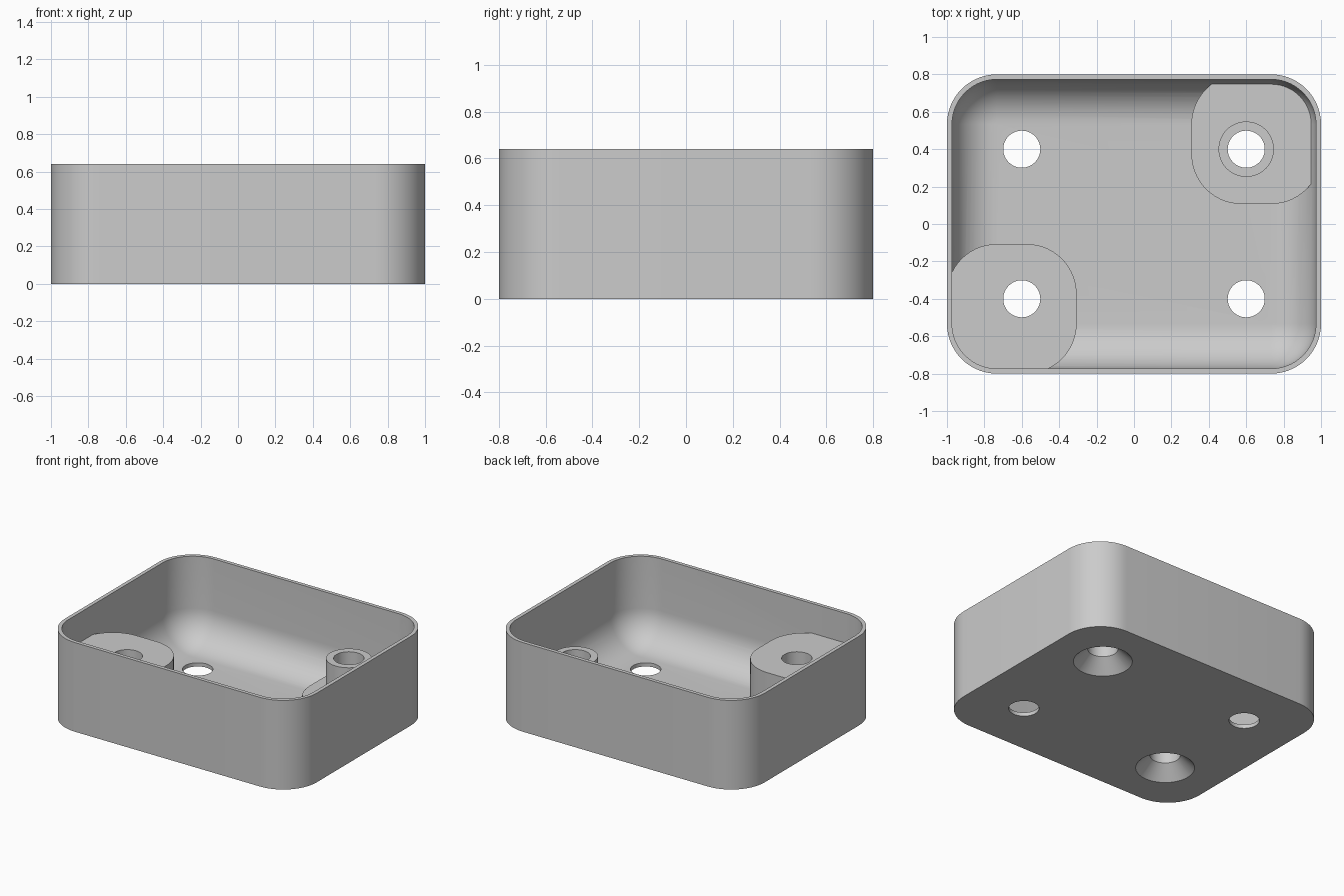
import bpy, bmesh, math
from mathutils import Vector

if "Cube" in bpy.data.objects:
    bpy.data.objects.remove(bpy.data.objects["Cube"], do_unlink=True)

ARC = 14            # segments per rounded corner
HX, HY, HEIGHT = 1.0, 0.8, 0.64
CORNER, WALL = 0.267, 0.027
FILLET = CORNER - WALL
HOLE = 0.099
POST_TOP = 0.427    # height of the tall pad and of the boss
LOW_TOP = 0.16      # height of the low pad


def ring(hx, hy, r, z):
    """Rounded rectangle outline; a circle when hx == hy == r."""
    pts = []
    for q, (sx, sy) in enumerate(((1, 1), (-1, 1), (-1, -1), (1, -1))):
        for i in range(ARC + 1):
            a = math.pi / 2 * (q + i / ARC)
            pts.append(Vector((sx * (hx - r) + r * math.cos(a),
                               sy * (hy - r) + r * math.sin(a), z)))
    return pts


def loft(name, rings, x=0, y=0):
    """Closed solid through a stack of outlines, bottom to top."""
    bm = bmesh.new()
    loops = [[bm.verts.new(p + Vector((x, y, 0))) for p in r] for r in rings]
    n = len(loops[0])
    for low, high in zip(loops, loops[1:]):
        for i in range(n):
            j = (i + 1) % n
            bm.faces.new((low[i], low[j], high[j], high[i]))
    bm.faces.new(loops[0][::-1])
    bm.faces.new(loops[-1])
    bmesh.ops.remove_doubles(bm, verts=bm.verts, dist=1e-5)
    bmesh.ops.recalc_face_normals(bm, faces=bm.faces)
    mesh = bpy.data.meshes.new(name)
    bm.to_mesh(mesh)
    bm.free()
    obj = bpy.data.objects.new(name, mesh)
    bpy.context.collection.objects.link(obj)
    return obj


def lathe(name, profile, x, y):
    return loft(name, [ring(r, r, r, z) for r, z in profile], x, y)


def subtract(target, cutter):
    cutter.hide_render = True
    mod = target.modifiers.new("cut", "BOOLEAN")
    mod.operation, mod.solver, mod.object = "DIFFERENCE", "EXACT", cutter
    bpy.context.view_layer.objects.active = target
    bpy.ops.object.modifier_apply(modifier=mod.name)
    bpy.data.objects.remove(cutter, do_unlink=True)


# Outer shell block
shell = loft("box_shell", [ring(HX, HY, CORNER, z) for z in (0, HEIGHT)])

# Cavity with a rounded floor edge
steps = []
for i in range(ARC + 1):
    a = math.pi / 2 * i / ARC
    inset = FILLET * (1 - math.sin(a))
    steps.append(ring(HX - WALL - inset, HY - WALL - inset, FILLET - inset,
                      WALL + FILLET * (1 - math.cos(a))))
steps.append(ring(HX - WALL, HY - WALL, FILLET, HEIGHT + 0.1))
cavity = loft("cavity", steps)

# Corner pads and the round boss are kept out of the cavity
PAD = 0.3465
for name, side, top in (("tall_pad", -1, POST_TOP), ("low_pad", 1, LOW_TOP)):
    pad = loft(name, [ring(PAD, PAD, CORNER, z) for z in (0, top)],
               side * (HX - PAD), side * (HY - PAD))
    subtract(cavity, pad)
subtract(cavity, lathe("boss", ((0.148, 0), (0.148, POST_TOP)), 0.6, 0.4))
subtract(shell, cavity)

# Screw holes: countersunk under the pads, plain in the other corners
for sx in (-1, 1):
    for sy in (-1, 1):
        profile = [(HOLE, -0.02), (HOLE, HEIGHT + 0.1)]
        if sx == sy:
            profile = [(HOLE + 0.113, -0.02), (HOLE, 0.093), profile[1]]
        subtract(shell, lathe("screw_hole", profile, sx * 0.6, sy * 0.4))

# Material and shading
grey = bpy.data.materials.new("plain_grey")
grey.use_nodes = True
colour = (0.6, 0.6, 0.6, 1)
grey.diffuse_color = colour
grey.node_tree.nodes["Principled BSDF"].inputs["Base Color"].default_value = colour
shell.data.materials.clear()
shell.data.materials.append(grey)
for poly in shell.data.polygons:
    poly.material_index = 0

bpy.ops.object.select_all(action="DESELECT")
shell.select_set(True)
bpy.context.view_layer.objects.active = shell
bpy.ops.object.shade_smooth_by_angle(angle=math.radians(30))
